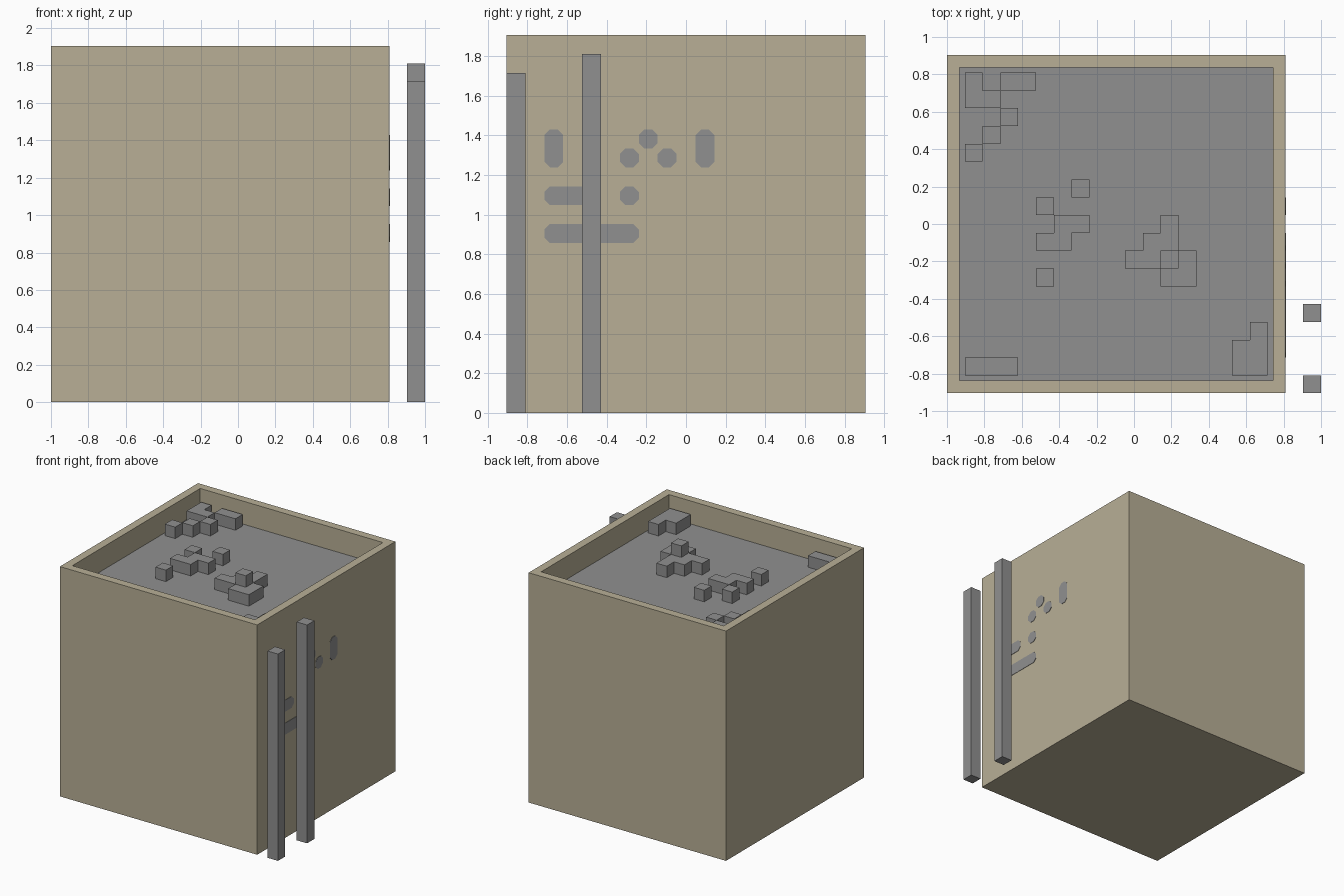
import bpy, bmesh, math
from mathutils import Vector

if "Cube" in bpy.data.objects:
    bpy.data.objects.remove(bpy.data.objects["Cube"], do_unlink=True)

U = 2 / 21                              # one grid cell
ORIGIN = Vector((-1.0, -9.5 * U, 0.0))  # lower front corner of the box
FLOOR = 18                              # floor level in cells


def material(name, color):
    m = bpy.data.materials.new(name)
    m.use_nodes = True
    m.diffuse_color = (*color, 1)
    bsdf = m.node_tree.nodes["Principled BSDF"]
    bsdf.inputs["Base Color"].default_value = (*color, 1)
    bsdf.inputs["Roughness"].default_value = 0.9
    return m


TAN = material("tan", (0.479, 0.429, 0.305))
GREY = material("grey", (0.279, 0.279, 0.279))


def pos(i, j, k):
    return ORIGIN + Vector((i, j, k)) * U


def finish(name, bm, *mats):
    mesh = bpy.data.meshes.new(name)
    bm.to_mesh(mesh)
    bm.free()
    for m in mats:
        mesh.materials.append(m)
    obj = bpy.data.objects.new(name, mesh)
    bpy.context.collection.objects.link(obj)
    return obj


def add_box(bm, lo, hi):
    verts = bmesh.ops.create_cube(bm, size=1)["verts"]
    a, b = pos(*lo), pos(*hi)
    for v in verts:
        v.co = (a + b) / 2 + v.co * (b - a)


def block_cluster(name, cells):
    """Join cells into one shell, keeping only the exposed faces."""
    bm = bmesh.new()
    filled = set(cells)
    for c in cells:
        for axis in range(3):
            for s in (0, 1):
                near = list(c)
                near[axis] += 2 * s - 1
                if tuple(near) in filled or near[2] < FLOOR:
                    continue
                corners = []
                for p, q in ((0, 0), (1, 0), (1, 1), (0, 1)):
                    d = [0, 0, 0]
                    d[axis], d[(axis + 1) % 3], d[(axis + 2) % 3] = s, p, q
                    corners.append(bm.verts.new(pos(*(c[n] + d[n] for n in range(3)))))
                bm.faces.new(corners if s else corners[::-1])
    bmesh.ops.remove_doubles(bm, verts=bm.verts, dist=1e-4)
    bmesh.ops.dissolve_limit(bm, angle_limit=0.01, verts=bm.verts, edges=bm.edges)
    return finish(name, bm, GREY)


# Open-topped box: inset the top and sink it to make the grey floor
bm = bmesh.new()
add_box(bm, (0, 0, 0), (19, 19, 20))
top = max(bm.faces, key=lambda f: f.calc_center_median().z)
bmesh.ops.inset_region(bm, faces=[top], thickness=U)
sunk = bmesh.ops.extrude_discrete_faces(bm, faces=[top])["faces"][0]
bmesh.ops.translate(bm, vec=(0, 0, -2 * U), verts=sunk.verts)
sunk.material_index = 1
finish("box", bm, TAN, GREY)

# Blocks on the floor: (column, row) cells, one cell high
clusters = {
    "corner_back_blocks": [(1, 16), (2, 16), (1, 17)],
    "back_bar": [(3, 17), (4, 17)],
    "diagonal_blocks": [(1, 13), (2, 14), (3, 15)],
    "step_blocks": [(5, 8), (6, 8), (6, 9), (7, 9)],
    "single_block_front": [(5, 6)],
    "single_block_middle": [(5, 10)],
    "single_block_back": [(7, 11)],
    "front_left_bar": [(1, 1), (2, 1), (3, 1)],
    "front_right_blocks": [(16, 1), (16, 2), (17, 1), (17, 2), (17, 3)],
}
for name, cells in clusters.items():
    block_cluster(name, [(i, j, FLOOR) for i, j in cells])

# Central pile with a second level
pile = [(12, 9), (11, 8), (12, 8), (10, 7), (11, 7), (12, 7), (13, 7), (12, 6), (13, 6)]
block_cluster("central_pile", [(i, j, FLOOR) for i, j in pile] + [(12, 7, FLOOR + 1)])

# Two free-standing posts beside the box
for name, j, height in (("short_post", 0, 18), ("tall_post", 4, 19)):
    bm = bmesh.new()
    add_box(bm, (20, j, 0), (21, j + 1, height))
    finish(name, bm, GREY)

# Painted spots on the side wall: (row, level, length, height) in cells
spots = [(2, 13, 1, 2), (10, 13, 1, 2), (7, 14, 1, 1), (6, 13, 1, 1), (8, 13, 1, 1),
         (2, 11, 3, 1), (6, 11, 1, 1), (2, 9, 5, 1)]
C = 0.293                               # corner cut of a regular octagon
for n, (j, k, w, h) in enumerate(spots):
    bm = bmesh.new()
    outline = [(C, 0), (w - C, 0), (w, C), (w, h - C), (w - C, h), (C, h), (0, h - C), (0, C)]
    face = bm.faces.new([bm.verts.new(pos(19, j + a, k + b)) for a, b in outline])
    ext = bmesh.ops.extrude_face_region(bm, geom=[face])["geom"]
    bmesh.ops.translate(bm, vec=(0.003, 0, 0),
                        verts=[g for g in ext if isinstance(g, bmesh.types.BMVert)])
    bmesh.ops.recalc_face_normals(bm, faces=bm.faces)
    finish(f"wall_spot_{n + 1}", bm, GREY)
